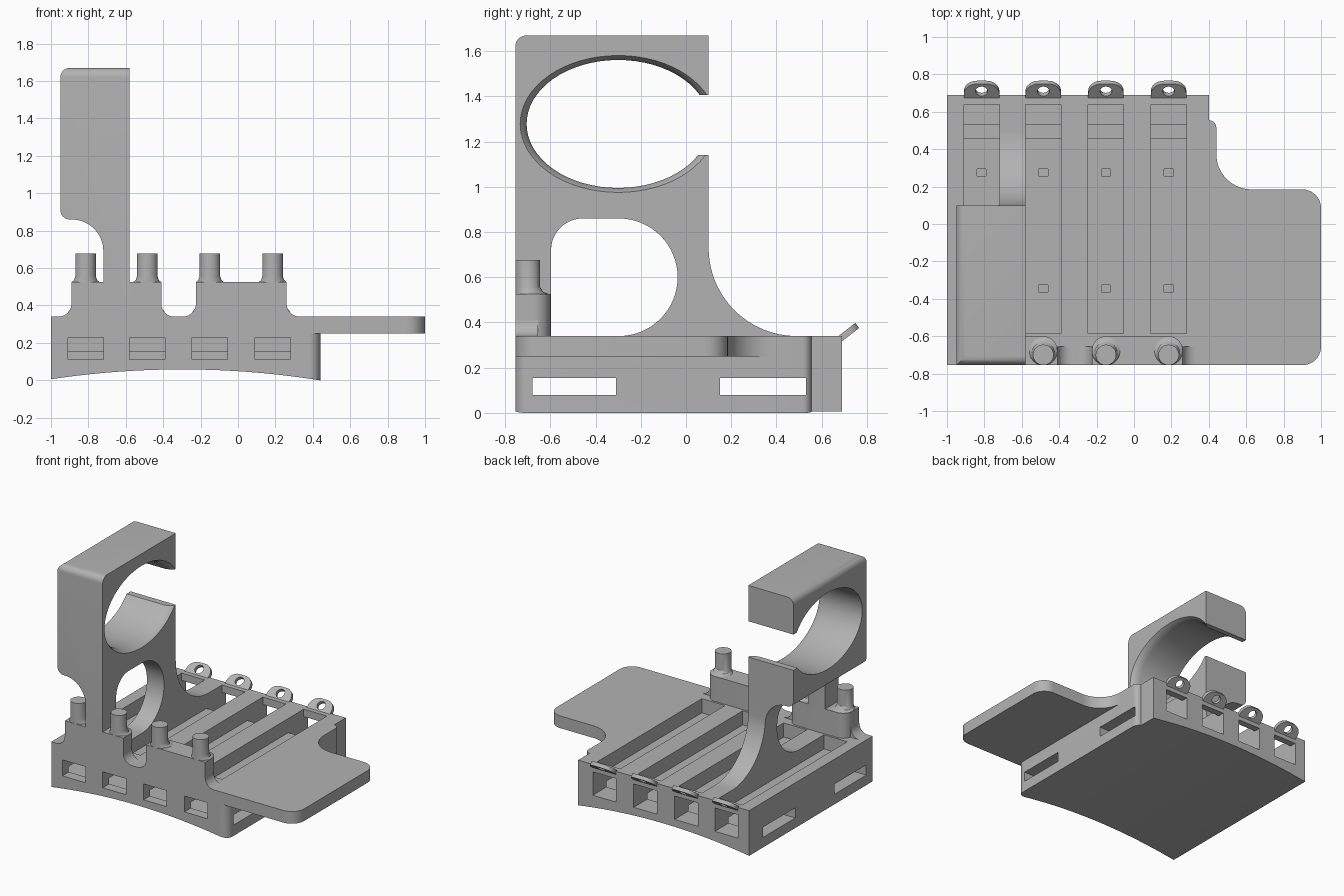
import bpy, bmesh
from math import cos, sin, pi, radians
from mathutils import Matrix

if "Cube" in bpy.data.objects:
    bpy.data.objects.remove(bpy.data.objects["Cube"])

grey = bpy.data.materials.new("plain grey")
grey.use_nodes = True
COLOUR = (0.45, 0.45, 0.45, 1)
grey.diffuse_color = COLOUR
grey.node_tree.nodes["Principled BSDF"].inputs["Base Color"].default_value = COLOUR


def arc(cx, cy, rx, ry, a0, a1, n=16):
    angles = [radians(a0 + (a1 - a0) * i / n) for i in range(n + 1)]
    return [(cx + rx * cos(a), cy + ry * sin(a)) for a in angles]


def ellipse(cx, cy, rx, ry, n=48):
    return arc(cx, cy, rx, ry, 0, 360, n)[:-1]


def rect(a, b, c, d):
    return [(a, c), (b, c), (b, d), (a, d)]


def place(axis, u, v, w):
    return {"x": (w, u, v), "y": (u, w, v), "z": (u, v, w)}[axis]


def loft(name, axis, layers):
    """Solid through equal-sized rings: layers = [(position, points), ...]"""
    bm = bmesh.new()
    rings = [[bm.verts.new(place(axis, u, v, w)) for u, v in pts] for w, pts in layers]
    n = len(rings[0])
    for r0, r1 in zip(rings, rings[1:]):
        for i in range(n):
            bm.faces.new((r0[i], r0[(i + 1) % n], r1[(i + 1) % n], r1[i]))
    bm.faces.new(rings[0])
    bm.faces.new(rings[-1])
    bmesh.ops.recalc_face_normals(bm, faces=bm.faces)
    mesh = bpy.data.meshes.new(name)
    bm.to_mesh(mesh)
    bm.free()
    mesh.materials.append(grey)
    obj = bpy.data.objects.new(name, mesh)
    bpy.context.collection.objects.link(obj)
    return obj


def prism(name, axis, pts, lo, hi):
    return loft(name, axis, [(lo, pts), (hi, pts)])


def activate(obj):
    bpy.ops.object.select_all(action="DESELECT")
    obj.select_set(True)
    bpy.context.view_layer.objects.active = obj


def combine(target, tool, operation="DIFFERENCE"):
    mod = target.modifiers.new("shape", "BOOLEAN")
    mod.operation, mod.object, mod.solver = operation, tool, "EXACT"
    activate(target)
    bpy.ops.object.modifier_apply(modifier=mod.name)
    bpy.data.objects.remove(tool)


def smooth(obj):
    activate(obj)
    bpy.ops.object.shade_smooth_by_angle(angle=radians(30))


LANES = [-0.815, -0.485, -0.15, 0.185]
HALF = 0.095
TOP = 0.34

# Tray body with rounded side corners
plan = [(-1, 0.69), (-1, -0.755)] + arc(0.38, -0.695, 0.06, 0.06, -90, 0, 8)
plan += arc(0.40, 0.515, 0.04, 0.04, 0, 90, 8) + [(0.40, 0.69)]
body = prism("tray_body", "z", plan, 0, TOP)

# Side shelf with a large inner fillet
shelf_plan = [(0.2, -0.755)] + arc(0.9, -0.655, 0.1, 0.1, -90, 0, 10)
shelf_plan += arc(0.9, 0.085, 0.1, 0.1, 0, 90, 10)
shelf_plan += arc(0.63, 0.375, 0.19, 0.19, 270, 180) + [(0.2, 0.375)]
combine(body, prism("shelf", "z", shelf_plan, 0.25, TOP), "UNION")

# Curved underside
R = 4.7
combine(body, prism("underside", "y", arc(-0.3, 0.058 - R, R, R, 102, 78, 40), -1, 1))

# Strap tunnels running across the tray
for y0, y1 in ((-0.68, -0.31), (0.15, 0.53)):
    combine(body, prism("tunnel", "x", rect(y0, y1, 0.08, 0.155), -1.2, 0.6))

# Lanes: channel, front window, rear pit and opening, two small holes
for x in LANES:
    a, b = x - HALF, x + HALF
    combine(body, prism("channel", "z", rect(a, b, -0.585, 0.64), 0.235, 0.5))
    combine(body, prism("window", "y", rect(a, b, 0.112, 0.23), -0.9, -0.587))
    combine(body, prism("pit", "z", rect(a, b, 0.46, 0.64), 0.112, 0.4))
    combine(body, prism("opening", "y", rect(a, b, 0.112, 0.285), 0.6, 0.8))
    for y in (-0.345, 0.275):
        combine(body, prism("hole", "z", rect(x - 0.025, x + 0.025, y - 0.018, y + 0.018),
                            0.12, 0.3))
smooth(body)

# Clamp arm: side outline
outline = [(-0.755, 0.3), (0.49, 0.3)] + arc(0.49, 0.73, 0.39, 0.39, 270, 180, 24)
outline += [(0.10, 1.67)] + arc(-0.705, 1.62, 0.05, 0.05, 90, 180, 8)
arm = prism("clamp_arm", "x", outline, -0.96, -0.58)

# Front outline: narrow leg widening to a thick clamp block
front = [(-0.58, 0.2), (-0.58, 1.7 - 0.025)] + arc(-0.90, 1.62, 0.05, 0.05, 90, 180, 8)
front += arc(-0.90, 0.91, 0.05, 0.05, 180, 270, 8)
front += arc(-0.89, 0.69, 0.17, 0.17, 90, 0) + [(-0.72, 0.2)]
combine(arm, prism("front_outline", "y", front, -1, 1), "INTERSECT")

# Oval bore with softened mouth, and the jaw gap
bore = [(-1.1, 1.0), (-0.64, 1.0), (-0.615, 1.015), (-0.595, 1.04), (-0.57, 1.09)]
combine(arm, loft("bore", "x", [(x, ellipse(-0.30, 1.278, 0.405 * s, 0.283 * s, 64))
                                for x, s in bore]))
combine(arm, prism("jaw_gap", "x", rect(-0.1, 0.3, 1.14, 1.405), -1.1, -0.4))

# Rounded opening through the leg
leg_hole = [(-0.597, TOP)] + arc(-0.297, 0.60, 0.26, 0.26, -90, 90, 32)
leg_hole += arc(-0.457, 0.72, 0.14, 0.14, 90, 180, 10)
combine(arm, prism("leg_hole", "x", leg_hole, -1.1, -0.4))
smooth(arm)

# Front walls, each carrying a pair of pegs
for side, (a, b) in zip(("right", "left"), (LANES[:2], LANES[2:])):
    x0, x1, back, r = a - 0.075, b + 0.075, -0.60, 0.075
    wall_plan = [(x0, -0.755), (x1, -0.755)]
    wall_plan += arc(x1 - r, back - r, r, r, 0, 90, 10) + arc(x0 + r, back - r, r, r, 90, 180, 10)
    wall = prism(side + "_front_wall", "z", wall_plan, 0.3, 0.525)
    smooth(wall)
    for end, edge, s in (("inner", x1, 1), ("outer", x0, -1)):
        flare = [(edge - s * 0.04, TOP - 0.01), (edge - s * 0.04, 0.41)]
        flare += [(edge + s * (0.07 - u), v)
                  for u, v in arc(0, 0.41, 0.07, 0.07, 180 - 180, -90, 10)]
        flare[2:] = [(edge + s * (0.07 - 0.07 * cos(t * pi / 20)), 0.41 - 0.07 * sin(t * pi / 20))
                     for t in range(11)]
        flare.append((edge + s * 0.07, TOP - 0.01))
        smooth(prism(side + "_wall_flare_" + end, "y", flare, -0.755, -0.655))

# Pegs with a small flared root
for i, x in enumerate(LANES):
    root = [(0.5, 0.075), (0.525, 0.075), (0.535, 0.062), (0.555, 0.055), (0.677, 0.055)]
    smooth(loft(f"peg_{i + 1}", "z", [(z, ellipse(x, -0.755 + max(r, 0.055), r, r, 32))
                                      for z, r in root]))

# Tilted rear eyelets
for i, x in enumerate(LANES):
    tab = [(-HALF, -0.02), (HALF, -0.02)] + arc(0.025, 0.04, 0.07, 0.07, 0, 90, 10)
    tab += arc(-0.025, 0.04, 0.07, 0.07, 90, 180, 10)
    eyelet = prism(f"rear_eyelet_{i + 1}", "z", tab, -0.028, 0)
    combine(eyelet, prism("eye", "z", ellipse(0, 0.06, 0.032, 0.032, 24), -0.1, 0.1))
    eyelet.data.transform(Matrix.Translation((x, 0.662, 0.33)) @ Matrix.Rotation(radians(38), 4, "X"))
    smooth(eyelet)
